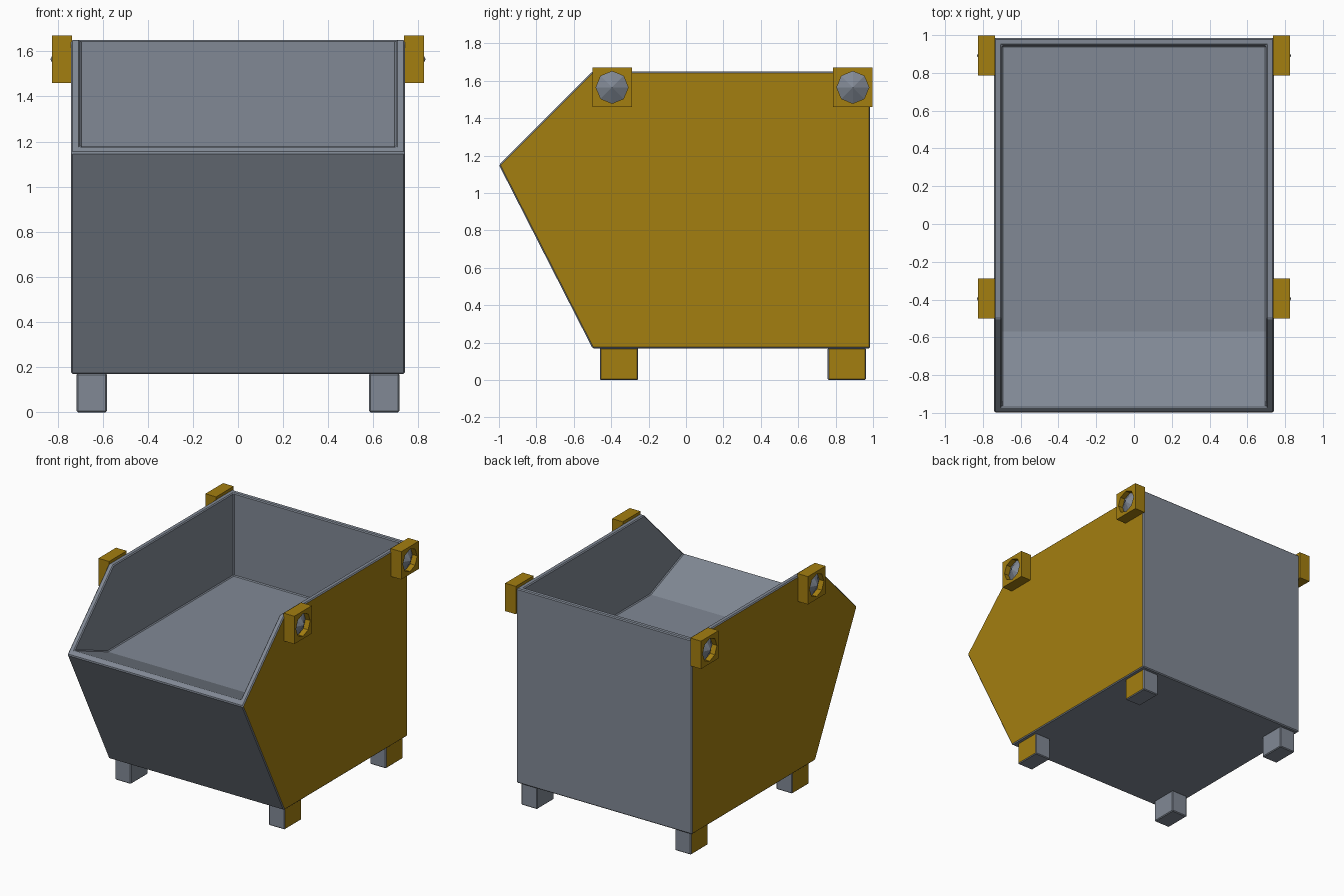
import bpy, bmesh, math

cube = bpy.data.objects.get("Cube")
if cube:
    bpy.data.objects.remove(cube, do_unlink=True)


def make_material(name, rgb):
    mat = bpy.data.materials.new(name)
    mat.use_nodes = True
    mat.diffuse_color = (*rgb, 1)
    mat.node_tree.nodes["Principled BSDF"].inputs["Base Color"].default_value = (*rgb, 1)
    return mat


GREY = make_material("steel grey", (0.22, 0.25, 0.30))
YELLOW = make_material("ochre yellow", (0.37, 0.21, 0.005))


def finish(name, bm, bevel=0):
    """Turn a bmesh into an object, with optional grey edge bevels."""
    bmesh.ops.recalc_face_normals(bm, faces=bm.faces)
    mesh = bpy.data.meshes.new(name)
    bm.to_mesh(mesh)
    bm.free()
    mesh.materials.append(GREY)
    mesh.materials.append(YELLOW)
    obj = bpy.data.objects.new(name, mesh)
    bpy.context.collection.objects.link(obj)
    if bevel:
        mod = obj.modifiers.new("edge bevel", "BEVEL")
        mod.width = bevel
        mod.segments = 1
        mod.limit_method = "ANGLE"
        mod.material = 0
    return obj


# Bin body: side outlines as (y, z), running from back top over the front to the base
HALF, INNER = 0.74, 0.70
outer = [(0.985, 1.65), (-0.5, 1.65), (-1.0, 1.15), (-0.5, 0.17), (0.985, 0.17)]
inner = [(0.945, 1.65), (-0.5, 1.65), (-0.97, 1.18), (-0.57, 1.02), (0.945, 1.02)]

bm = bmesh.new()
out = {s: [bm.verts.new((s * HALF, y, z)) for y, z in outer] for s in (-1, 1)}
inn = {s: [bm.verts.new((s * INNER, y, z)) for y, z in inner] for s in (-1, 1)}
for s in (-1, 1):
    bm.faces.new(out[s]).material_index = 1      # painted side panel
    bm.faces.new(inn[s])                         # inside wall
    for i in (0, 1):                             # side rim
        bm.faces.new((out[s][i], out[s][i + 1], inn[s][i + 1], inn[s][i]))
for i in (0, 2):                                 # back and front rim
    bm.faces.new((out[-1][i], out[1][i], inn[1][i], inn[-1][i]))
for ring in (out, inn):                          # front slope, base or floor, back
    for i in (2, 3, 4):
        j = (i + 1) % 5
        bm.faces.new((ring[-1][i], ring[1][i], ring[1][j], ring[-1][j]))
finish("bin_body", bm, 0.007)


# Feet, painted on the outward face
def make_foot(name, side, y):
    bm = bmesh.new()
    bmesh.ops.create_cube(bm, size=1)
    for v in bm.verts:
        v.co.x = v.co.x * 0.135 + side * 0.648
        v.co.y = v.co.y * 0.205 + y
        v.co.z = (v.co.z + 0.5) * 0.172
    bm.normal_update()
    for f in bm.faces:
        f.material_index = int(f.normal.x * side > 0.9)
    finish(name, bm, 0.006)


# Lifting lugs: eight-point rings from the back square to the recessed cone tip
def make_lug(name, side, y, z=1.565, half=0.106, hole=0.086):
    bm = bmesh.new()
    rings = []
    for x, square in ((0.735, True), (0.825, True), (0.825, False), (0.785, False)):
        ring = []
        for k in range(8):
            a = k * math.pi / 4
            c, s = math.cos(a), math.sin(a)
            r = half / max(abs(c), abs(s)) if square else hole
            ring.append(bm.verts.new((side * x, y + r * c, z + r * s)))
        rings.append(ring)
    bm.faces.new(rings[0])
    for a, b in zip(rings, rings[1:]):
        for k in range(8):
            j = (k + 1) % 8
            bm.faces.new((a[k], a[j], b[j], b[k]))
    for f in bm.faces:
        f.material_index = 1
    tip = bm.verts.new((side * 0.832, y, z))
    for k in range(8):
        bm.faces.new((rings[-1][k], rings[-1][(k + 1) % 8], tip))
    finish(name, bm)


for side, label in ((1, "left"), (-1, "right")):
    make_foot(f"front_{label}_foot", side, -0.358)
    make_foot(f"back_{label}_foot", side, 0.86)
    make_lug(f"front_{label}_lug", side, -0.395)
    make_lug(f"back_{label}_lug", side, 0.892)
